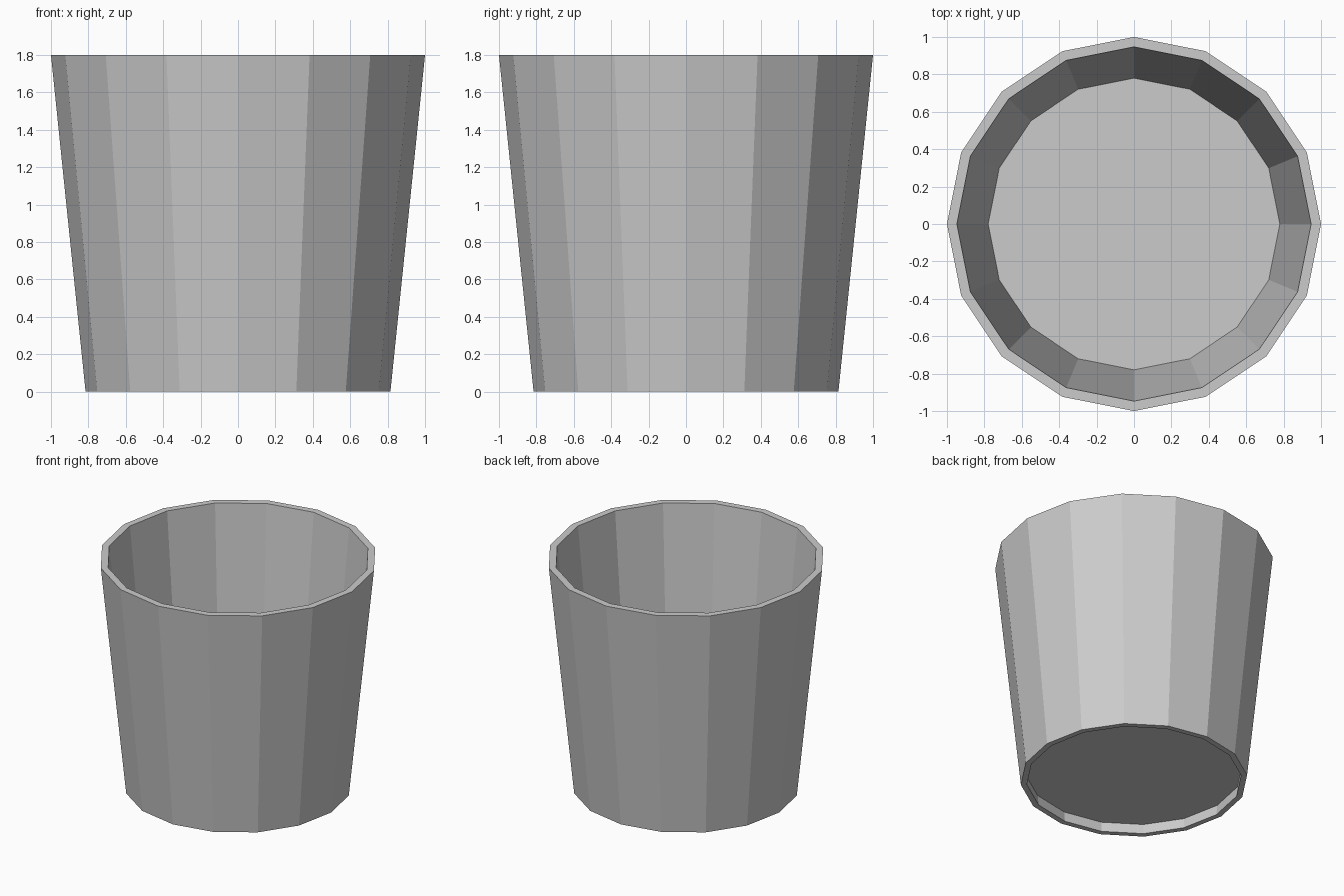
import bpy, bmesh
from math import cos, sin, tau

if "Cube" in bpy.data.objects:
    bpy.data.objects.remove(bpy.data.objects["Cube"])

SIDES = 16
FLOOR_Z = 0.08
TOP_Z = 1.8
IN_BOTTOM, IN_TOP = 0.772, 0.947


def ring(bm, r, z):
    return [bm.verts.new((r * cos(tau * i / SIDES), r * sin(tau * i / SIDES), z))
            for i in range(SIDES)]


def finish(bm, name):
    mesh = bpy.data.meshes.new(name)
    bm.to_mesh(mesh)
    bm.free()
    obj = bpy.data.objects.new(name, mesh)
    bpy.context.collection.objects.link(obj)
    return obj


# Tapered wall: closed profile (outer bottom, outer top, inner top, inner bottom)
bm = bmesh.new()
profile = [(0.815, 0), (1.0, TOP_Z), (IN_TOP, TOP_Z), (IN_BOTTOM, 0)]
rings = [ring(bm, r, z) for r, z in profile]
for k in range(4):
    a, b = rings[k], rings[(k + 1) % 4]
    for i in range(SIDES):
        j = (i + 1) % SIDES
        bm.faces.new((a[i], a[j], b[j], b[i]))
bmesh.ops.recalc_face_normals(bm, faces=bm.faces)
finish(bm, "cup_wall")

# Thin floor set slightly above the foot rim
bm = bmesh.new()
floor_r = IN_BOTTOM + (IN_TOP - IN_BOTTOM) * FLOOR_Z / TOP_Z
bm.faces.new(ring(bm, floor_r, FLOOR_Z))
finish(bm, "cup_floor")
